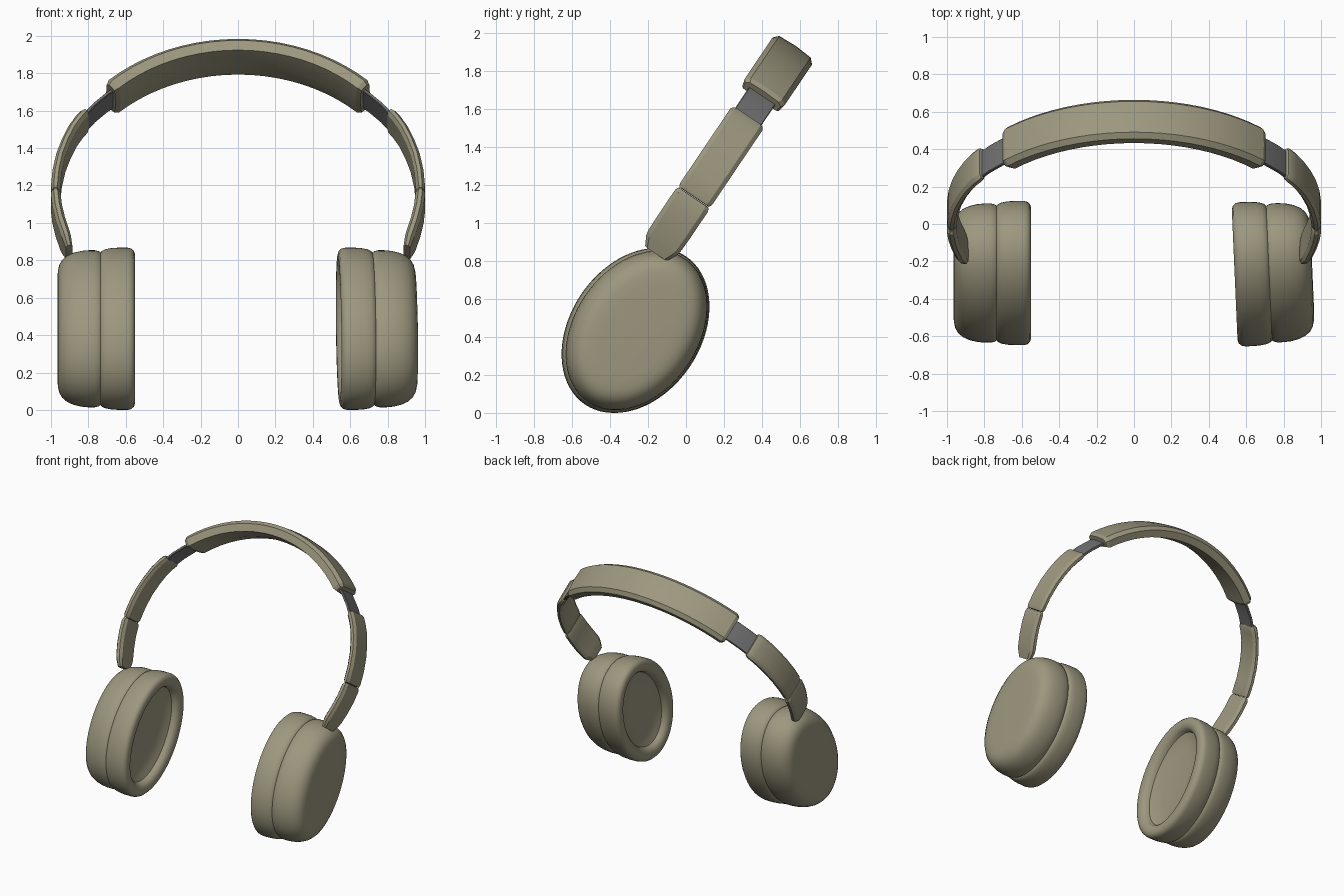
import bpy, bmesh, math
from mathutils import Vector, Matrix

if "Cube" in bpy.data.objects:
    bpy.data.objects.remove(bpy.data.objects["Cube"])

TILT = math.radians(34)          # whole headset leans back
S, C = math.sin(TILT), math.cos(TILT)
BAND_V = -0.60                   # band centre across the tilted frame


def place(x, u, v):
    """Tilted frame (u along the arms, v across the band) to world."""
    return Vector((x, S * u + C * v, C * u - S * v))


def material(name, rgb):
    m = bpy.data.materials.new(name)
    m.diffuse_color = (*rgb, 1)
    m.use_nodes = True
    m.node_tree.nodes["Principled BSDF"].inputs["Base Color"].default_value = m.diffuse_color
    return m


olive = material("olive_grey", (0.335, 0.312, 0.212))
steel = material("slider_grey", (0.165, 0.165, 0.17))


def skin(name, rings, mat, mirror=False, angle=32):
    """Join equal rings of points into a closed solid."""
    bm = bmesh.new()
    loops = [[bm.verts.new(p) for p in r] for r in rings]
    n = len(loops[0])
    for a, b in zip(loops, loops[1:]):
        for i in range(n):
            j = (i + 1) % n
            bm.faces.new((a[i], a[j], b[j], b[i]))
    bm.faces.new(loops[0])
    bm.faces.new(loops[-1])
    bmesh.ops.recalc_face_normals(bm, faces=bm.faces)
    me = bpy.data.meshes.new(name)
    bm.to_mesh(me)
    bm.free()
    me.materials.append(mat)
    ob = bpy.data.objects.new(name, me)
    bpy.context.collection.objects.link(ob)
    if mirror:
        ob.modifiers.new("mirror", 'MIRROR').use_mirror_merge = False
    bpy.ops.object.select_all(action='DESELECT')
    ob.select_set(True)
    bpy.context.view_layer.objects.active = ob
    bpy.ops.object.shade_smooth_by_angle(angle=math.radians(angle))
    return ob


def sweep(name, path, section, mat, mirror=False, angle=32):
    """Sweep a (v, outward) section along stations (x, u, width scale, depth scale)."""
    rings = []
    for i, (x, u, sw, sh) in enumerate(path):
        p, q = path[max(i - 1, 0)], path[min(i + 1, len(path) - 1)]
        t = Vector((q[0] - p[0], q[1] - p[1])).normalized()
        rings.append([place(x - t.y * h * sh, u + t.x * h * sh, BAND_V + w * sw)
                      for w, h in section])
    return skin(name, rings, mat, mirror, angle)


def box_section(w, h, c, d):
    return [(-w + c, h), (w - c, h), (w, h - d), (w, d - h),
            (w - c, -h), (c - w, -h), (-w, d - h), (-w, h - d)]


# Padded headband
pad_section = [(-0.102, 0.040), (0.0, 0.045), (0.098, 0.038), (0.125, 0.012), (0.117, -0.042),
               (0.0, -0.056), (-0.117, -0.042), (-0.127, 0.014)]
T = 0.785
angles = [-T, -T + 0.025] + [-T + 0.025 + (2 * T - 0.05) * i / 20 for i in range(1, 20)] + [T - 0.025, T]
sweep("headband_pad",
      [(0.965 * math.sin(t), 0.95 + 0.929 * math.cos(t),
        0.9 if abs(t) == T else 1, 0.75 if abs(t) == T else 1) for t in angles],
      pad_section, olive, angle=25)

# Metal sliders between pad and arms
sweep("slider", [(0.62, 1.645, 1, 1), (0.70, 1.58, 1, 1), (0.77, 1.51, 1, 1), (0.84, 1.42, 1, 1)],
      box_section(0.083, 0.009, 0.004, 0.003), steel, True)

# Curved arms
sweep("arm", [(0.812, 1.468, 0.92, 0.7), (0.824, 1.452, 1, 1), (0.848, 1.42, 1, 1),
              (0.884, 1.36, 1, 1), (0.918, 1.28, 1, 1), (0.947, 1.19, 1, 1),
              (0.967, 1.085, 1, 1), (0.975, 0.985, 1, 1), (0.976, 0.966, 0.92, 0.7)],
      box_section(0.102, 0.025, 0.022, 0.015), olive, True, 25)

# Hinge yokes that hold the cups
sweep("hinge", [(0.976, 0.962, 0.92, 0.7), (0.975, 0.942, 1.02, 1), (0.967, 0.86, 1.02, 1),
                (0.95, 0.775, 1.02, 1), (0.926, 0.69, 1, 1), (0.917, 0.662, 0.95, 0.95),
                (0.903, 0.610, 0.68, 0.7)],
      box_section(0.102, 0.026, 0.022, 0.015), olive, True, 25)

# Ear cups: oval profiles as (distance from centre plane, inset from the oval edge)
CUP_U, CUP_V, CUP_A, CUP_B = 0.213, -0.460, 0.47, 0.341
shell = [(0.70, -0.06), (0.733, -0.027), (0.745, -0.019), (0.765, -0.014), (0.80, -0.014),
         (0.84, -0.018), (0.88, -0.028), (0.915, -0.044), (0.94, -0.066), (0.955, -0.092),
         (0.963, -0.125), (0.966, -0.18)]
cushion = [(0.75, -0.06), (0.735, -0.027), (0.728, -0.018), (0.71, -0.009), (0.68, -0.003),
           (0.64, 0.0), (0.59, 0.0), (0.57, -0.005), (0.556, -0.018), (0.55, -0.038),
           (0.551, -0.060), (0.558, -0.082), (0.573, -0.098), (0.60, -0.108),
           (0.612, -0.14), (0.622, -0.18), (0.628, -0.24)]


def cup_part(name, profile, side):
    # the right cup is swivelled slightly on its hinge
    pivot = place(0.75, CUP_U, CUP_V)
    turn = Matrix.Rotation(math.radians(2.5), 3, 'Z') if side > 0 else Matrix.Identity(3)
    shift = Vector((-0.012, 0, 0)) if side > 0 else Vector()
    rings = []
    for x, d in profile:
        ring = []
        for i in range(72):
            a = 2 * math.pi * i / 72
            p = place(x, CUP_U + (CUP_A + d) * math.cos(a), CUP_V + (CUP_B + d) * math.sin(a))
            p = pivot + turn @ (p - pivot) + shift
            ring.append(Vector((p.x * side, p.y, p.z)))
        rings.append(ring)
    skin(name, rings, olive, angle=45)


for side, label in ((1, "right"), (-1, "left")):
    cup_part("cup_shell_" + label, shell, side)
    cup_part("ear_cushion_" + label, cushion, side)
